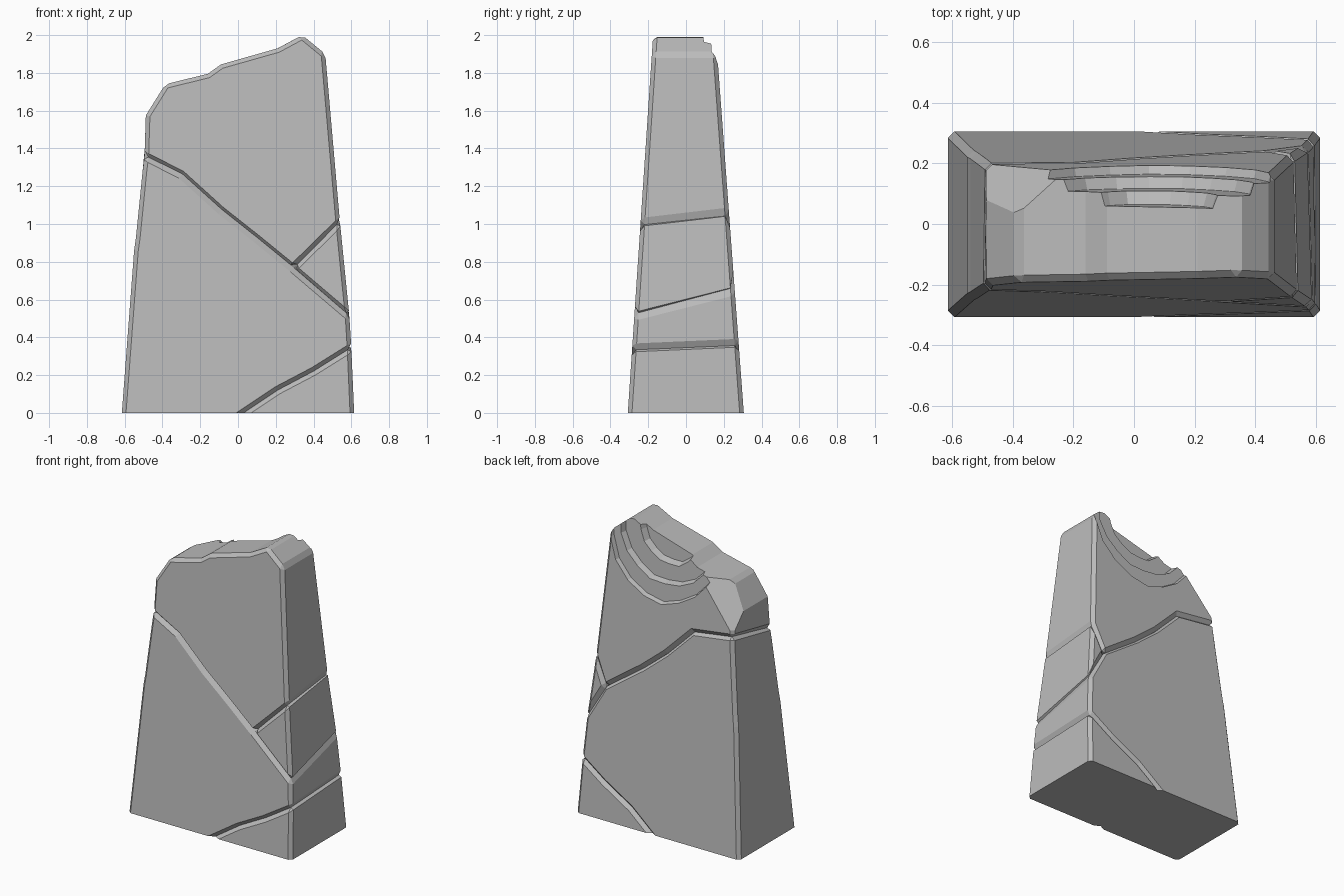
import bpy, bmesh, math, random
from mathutils import Vector

if "Cube" in bpy.data.objects:
    bpy.data.objects.remove(bpy.data.objects["Cube"])
random.seed(4)

stone = bpy.data.materials.new("grey_stone")
stone.diffuse_color = (0.5, 0.5, 0.5, 1)
stone.use_nodes = True
stone.node_tree.nodes["Principled BSDF"].inputs["Base Color"].default_value = stone.diffuse_color


def front_y(z):
    return -0.308 + 0.067 * z


def back_y(z):
    return 0.306 - 0.074 * z


def prism(front, back):
    """Loft between a front and a back outline given as (x, y, z) points."""
    bm = bmesh.new()
    f = [bm.verts.new(p) for p in front]
    b = [bm.verts.new(p) for p in back]
    bm.faces.new(f)
    bm.faces.new(b[::-1])
    n = len(f)
    for i in range(n):
        j = (i + 1) % n
        bm.faces.new((f[j], f[i], b[i], b[j]))
    bmesh.ops.recalc_face_normals(bm, faces=bm.faces)
    return bm


def to_object(name, bm):
    me = bpy.data.meshes.new(name)
    bm.to_mesh(me)
    bm.free()
    ob = bpy.data.objects.new(name, me)
    bpy.context.collection.objects.link(ob)
    me.materials.append(stone)
    return ob


def slab_piece(name, front, back, width=0.022, chips=()):
    """One fragment: tapered prism, chamfered everywhere except at the ground."""
    bm = prism([(x, front_y(z), z) for x, z in front],
               [(x, back_y(z), z) for x, z in back])
    edges = [e for e in bm.edges
             if not all(v.co.z < 1e-4 for v in e.verts)
             and e.calc_face_angle(0) > math.radians(32)]
    bmesh.ops.bevel(bm, geom=edges, offset=width, segments=1, profile=0.5,
                    affect='EDGES', clamp_overlap=True)
    for a, b, c in chips:                      # knocked-off corners
        a, b, c = Vector(a), Vector(b), Vector(c)
        no = (b - a).cross(c - a).normalized()
        if no.dot(a - Vector((0, 0, 1))) < 0:
            no = -no
        bmesh.ops.bisect_plane(bm, geom=bm.verts[:] + bm.edges[:] + bm.faces[:],
                               plane_co=a, plane_no=no, clear_outer=True)
        bmesh.ops.holes_fill(bm, edges=[e for e in bm.edges if e.is_boundary])
    bmesh.ops.recalc_face_normals(bm, faces=bm.faces)
    return to_object(name, bm)


# crack lines (x, z) on the front and back faces
crack_f = [(-.495, 1.36), (-.30, 1.26), (-.09, 1.07), (.10, .92), (.29, .765)]
crack_b = [(-.49, 1.44), (-.19, 1.40), (.00, 1.21), (.17, 1.07), (.445, .875)]
side_f, side_b = (.59, .51), (.575, .645)      # main crack at the right edge
fork_f, fork_b = (.54, 1.01), (.528, 1.065)    # branch at the right edge
low_f = [(.03, 0), (.21, .12), (.40, .22), (.60, .345)]
low_b = [(.05, 0), (.21, .13), (.42, .25), (.595, .37)]

# large lower fragment
left = [(-.505, 1.28), (-.54, .93), (-.55, .86), (-.615, 0)]
slab_piece("lower_slab",
           crack_f + [side_f] + low_f[::-1] + left[::-1],
           crack_b + [side_b] + low_b[::-1] + left[::-1])

# bottom right wedge
slab_piece("base_wedge", low_f + [(.615, 0)], low_b + [(.615, 0)])

# small right wedge between the forks
slab_piece("side_wedge", [crack_f[-1], fork_f, side_f],
           [crack_b[-1], fork_b, side_b])

# broken top fragment
crown = [(.462, 1.90), (.34, 2.0), (.21, 1.93), (-.09, 1.845), (-.16, 1.795),
         (-.385, 1.74), (-.488, 1.575)]
top = slab_piece("top_slab", crack_f + [fork_f] + crown, crack_b + [fork_b] + crown,
                 chips=[((-.47, .175, 1.50), (-.27, .145, 1.76), (-.37, .03, 1.76))])

# concentric shell-like fracture steps scooped from the top of the back
cutters = []
for rx, rz, depth in ((.42, .47, .028), (.34, .355, .066), (.22, .235, .11)):
    inner, outer = [], []
    for i in range(20):
        a = math.tau * i / 20
        k = random.uniform(.97, 1.03)
        c, s = math.cos(a) * k, math.sin(a) * k
        z = 2.01 + rz * s
        inner.append((.05 + rx * c, back_y(z) - depth, z))
        outer.append((.05 + (rx + .15) * c, back_y(z) - depth + .45, 2.01 + (rz + .15) * s))
    cut = to_object("scoop_cutter", prism(inner, outer))
    cut.hide_render = True
    mod = top.modifiers.new("scoop", 'BOOLEAN')
    mod.operation, mod.solver, mod.object = 'DIFFERENCE', 'EXACT', cut
    cutters.append(cut)

mesh = bpy.data.meshes.new_from_object(
    top.evaluated_get(bpy.context.evaluated_depsgraph_get()))
top.modifiers.clear()
top.data = mesh
for cut in cutters:
    bpy.data.objects.remove(cut)
